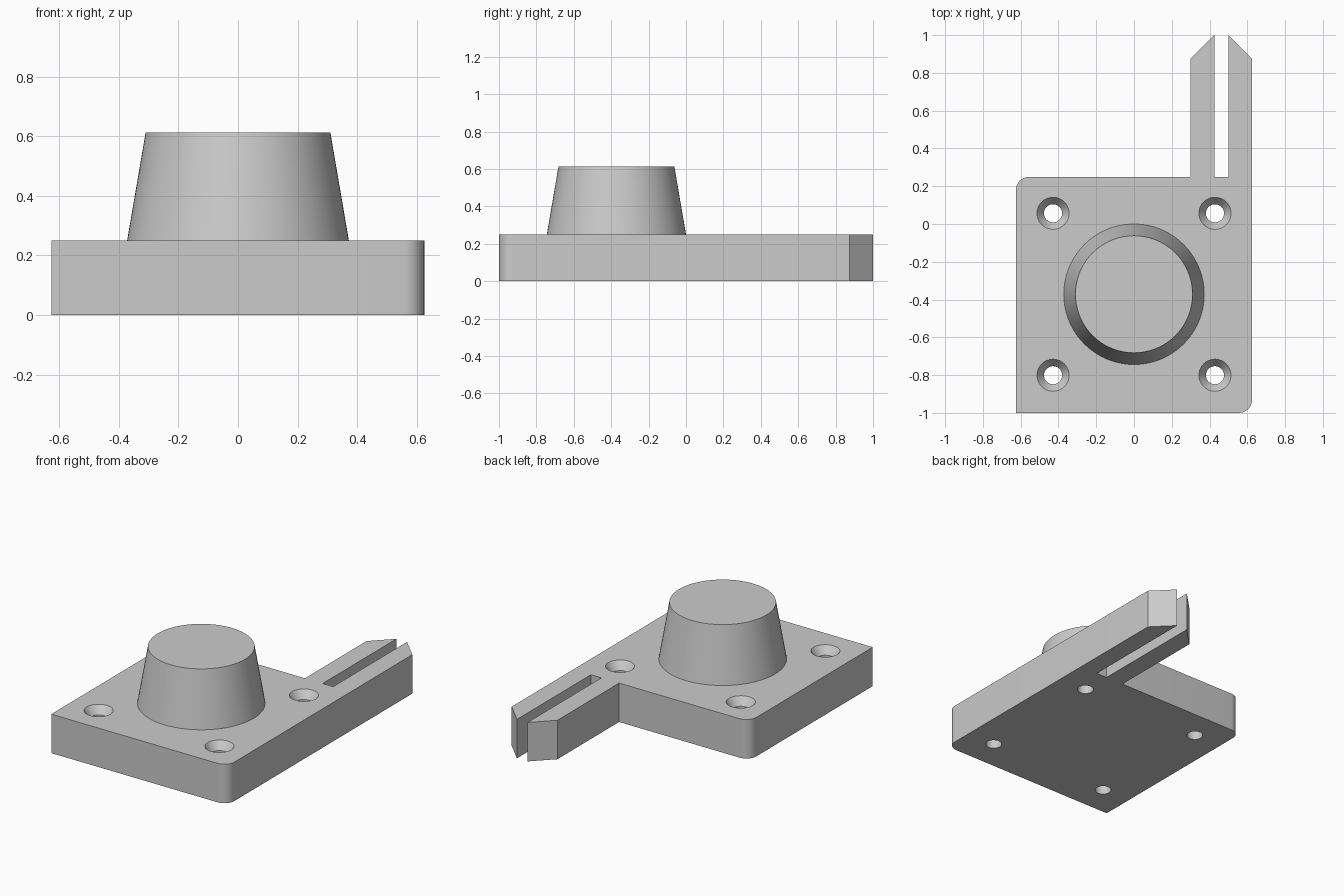
import bpy, bmesh, math
from mathutils import Vector

cube = bpy.data.objects.get("Cube")
if cube:
    bpy.data.objects.remove(cube, do_unlink=True)

THICK = 0.25          # plate thickness
CENTRE_Y = -0.372     # centre of the square plate
HOLE_OFFSET = 0.4286

grey = bpy.data.materials.new("plain grey")
grey.use_nodes = True
colour = (0.6, 0.6, 0.6, 1)
grey.diffuse_color = colour
grey.node_tree.nodes["Principled BSDF"].inputs["Base Color"].default_value = colour


def make_object(name, bm):
    bmesh.ops.recalc_face_normals(bm, faces=bm.faces)
    mesh = bpy.data.meshes.new(name)
    bm.to_mesh(mesh)
    bm.free()
    obj = bpy.data.objects.new(name, mesh)
    obj.data.materials.append(grey)
    bpy.context.collection.objects.link(obj)
    return obj


def revolve(name, profile, x, y, sides):
    """Closed solid of revolution from (radius, z) rings."""
    bm = bmesh.new()
    rings = []
    for r, z in profile:
        angles = [2 * math.pi * i / sides for i in range(sides)]
        rings.append([bm.verts.new((x + r * math.cos(a), y + r * math.sin(a), z)) for a in angles])
    for low, high in zip(rings, rings[1:]):
        for i in range(sides):
            j = (i + 1) % sides
            bm.faces.new((low[i], low[j], high[j], high[i]))
    bm.faces.new(rings[0])
    bm.faces.new(rings[-1])
    return make_object(name, bm)


def smooth(obj):
    bpy.ops.object.select_all(action="DESELECT")
    obj.select_set(True)
    bpy.context.view_layer.objects.active = obj
    bpy.ops.object.shade_smooth_by_angle(angle=math.radians(30))


def corner(cx, cy, start, r=0.07, steps=10):
    """Quarter arc about a rounded corner's centre."""
    angles = [start + math.pi / 2 * i / steps for i in range(steps + 1)]
    return [(cx + r * math.cos(a), cy + r * math.sin(a)) for a in angles]


# Plate outline with two rounded corners and a slotted, pointed arm
outline = [(-0.625, -1)]
outline += corner(0.555, -0.93, -math.pi / 2)
outline += [(0.625, 0.875), (0.5, 1), (0.5, 0.25), (0.425, 0.25),
            (0.425, 1), (0.3, 0.875), (0.3, 0.25)]
outline += corner(-0.555, 0.18, math.pi / 2)

bm = bmesh.new()
base = bm.faces.new([bm.verts.new((x, y, 0)) for x, y in outline])
side = bmesh.ops.extrude_face_region(bm, geom=[base], use_keep_orig=True)
top = [v for v in side["geom"] if isinstance(v, bmesh.types.BMVert)]
bmesh.ops.translate(bm, verts=top, vec=Vector((0, 0, THICK)))
plate = make_object("slotted_plate", bm)

# Countersunk screw holes
hole_profile = [(0.048, -0.1), (0.048, THICK - 0.05), (0.085, THICK), (0.085, THICK + 0.1)]
bpy.context.view_layer.objects.active = plate
for sx in (-1, 1):
    for sy in (-1, 1):
        cutter = revolve("hole_cutter", hole_profile, sx * HOLE_OFFSET,
                         CENTRE_Y + sy * HOLE_OFFSET, 40)
        cutter.hide_render = True
        cut = plate.modifiers.new("screw_hole", "BOOLEAN")
        cut.operation = "DIFFERENCE"
        cut.solver = "EXACT"
        cut.object = cutter
        bpy.ops.object.modifier_apply(modifier=cut.name)
        bpy.data.objects.remove(cutter, do_unlink=True)
smooth(plate)

# Tapered round boss
boss = revolve("tapered_boss", [(0.372, THICK), (0.31, 0.612)], 0, CENTRE_Y, 72)
smooth(boss)
